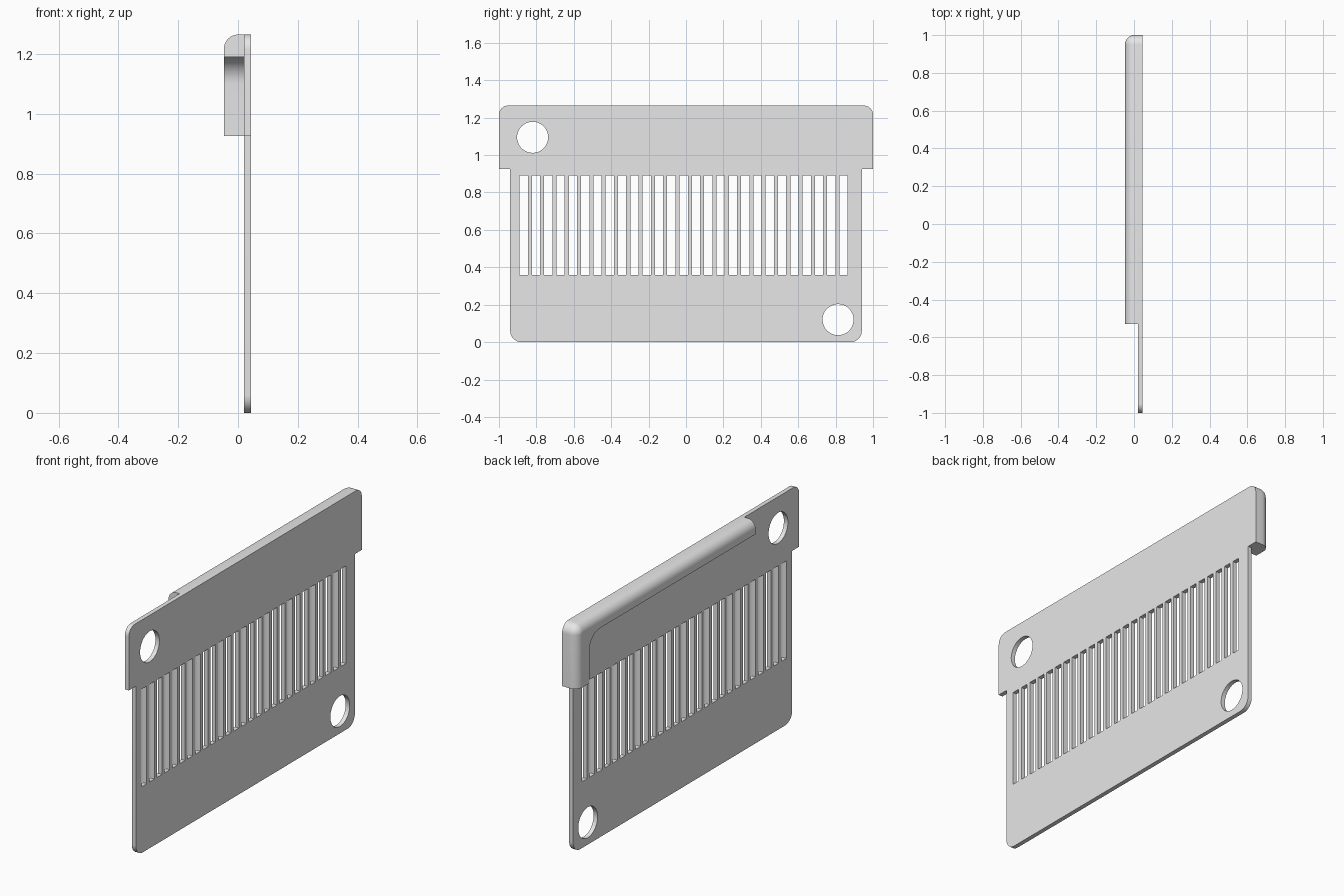
import bpy
import bmesh
from math import sin, cos, pi, radians
from mathutils import Matrix

cube = bpy.data.objects.get("Cube")
if cube:
    bpy.data.objects.remove(cube, do_unlink=True)

grey = bpy.data.materials.new("light grey")
grey.use_nodes = True
colour = (0.8, 0.8, 0.8, 1)
grey.diffuse_color = colour
grey.node_tree.nodes["Principled BSDF"].inputs["Base Color"].default_value = colour

BACK, INNER, OUTER = 0.044, 0.02, -0.047   # x of plate and lip faces
TOP, SHOULDER = 1.265, 0.925


def arc(cy, cz, r, start, end, n=10):
    """Points of an arc in the y-z plane, angles in degrees."""
    angles = [radians(start + (end - start) * i / n) for i in range(n + 1)]
    return [(cy + r * cos(a), cz + r * sin(a)) for a in angles]


def finish(name, bm):
    bmesh.ops.remove_doubles(bm, verts=bm.verts, dist=0.0002)
    bmesh.ops.recalc_face_normals(bm, faces=bm.faces)
    mesh = bpy.data.meshes.new(name)
    bm.to_mesh(mesh)
    bm.free()
    mesh.materials.clear()
    mesh.materials.append(grey)
    for p in mesh.polygons:
        p.material_index = 0
    obj = bpy.data.objects.new(name, mesh)
    bpy.context.collection.objects.link(obj)
    bpy.ops.object.select_all(action='DESELECT')
    obj.select_set(True)
    bpy.context.view_layer.objects.active = obj
    bpy.ops.object.shade_smooth_by_angle(angle=radians(30))
    return obj


# Plate outline: wide rounded top, stepped shoulders, rounded bottom
r_top, r_low, half = 0.05, 0.06, 0.94
outline = (arc(1 - r_top, TOP - r_top, r_top, 0, 90)
           + arc(r_top - 1, TOP - r_top, r_top, 90, 180)
           + [(-1, SHOULDER), (-half, SHOULDER)]
           + arc(r_low - half, r_low, r_low, 180, 270)
           + arc(half - r_low, r_low, r_low, 270, 360)
           + [(half, SHOULDER), (1, SHOULDER)])
loops = [outline]

# Two round mounting holes
for cy, cz in ((-0.82, 1.095), (0.813, 0.12)):
    loops.append(arc(cy, cz, 0.083, 0, 360, 48)[:-1])

# Row of vent slots
slots, first, pitch, w = 27, -0.868, 0.0658, 0.022
for i in range(slots):
    y = first + i * pitch
    loops.append([(y - w, 0.36), (y + w, 0.36), (y + w, 0.89), (y - w, 0.89)])

# Fill the loops as a flat curve and give it thickness
curve = bpy.data.curves.new("plate_outline", 'CURVE')
curve.dimensions = '2D'
curve.fill_mode = 'BOTH'
curve.extrude = (BACK - INNER) / 2
for loop in loops:
    spline = curve.splines.new('POLY')
    spline.points.add(len(loop) - 1)
    for point, (y, z) in zip(spline.points, loop):
        point.co = (y, z, 0, 1)
    spline.use_cyclic_u = True
helper = bpy.data.objects.new("plate_outline", curve)
bpy.context.collection.objects.link(helper)
bpy.context.view_layer.update()
filled = helper.evaluated_get(bpy.context.evaluated_depsgraph_get()).to_mesh()
bm = bmesh.new()
bm.from_mesh(filled)
helper.to_mesh_clear()
bpy.data.objects.remove(helper, do_unlink=True)
to_upright = Matrix(((0, 0, 1, (BACK + INNER) / 2), (1, 0, 0, 0),
                     (0, 1, 0, 0), (0, 0, 0, 1)))
bm.transform(to_upright)
finish("vent_plate", bm)

# Corner lip: L-shaped wall along the top and one side, outer edge rounded
END, SIDE, UNDER = -0.53, 0.896, 1.19
fillet, round_r = 0.09, 0.048


def lip_ring(inset):
    r = r_top - inset
    return ([(END, TOP - inset)]
            + arc(1 - r_top, TOP - r_top, r, 90, 0)
            + [(1 - inset, SHOULDER), (SIDE, SHOULDER)]
            + arc(SIDE - fillet, UNDER - fillet, fillet, 0, 90)
            + [(END, UNDER)])


layers = [(INNER, 0)]
steps = 10
for i in range(steps + 1):
    a = pi / 2 * i / steps
    layers.append((OUTER + round_r * (1 - sin(a)), round_r * (1 - cos(a))))

bm = bmesh.new()
rings = [[bm.verts.new((x, y, z)) for y, z in lip_ring(inset)]
         for x, inset in layers]
for a, b in zip(rings, rings[1:]):
    for i in range(len(a)):
        j = (i + 1) % len(a)
        bm.faces.new((a[i], a[j], b[j], b[i]))
bm.faces.new(rings[0])
bm.faces.new(rings[-1])
finish("corner_lip", bm)
